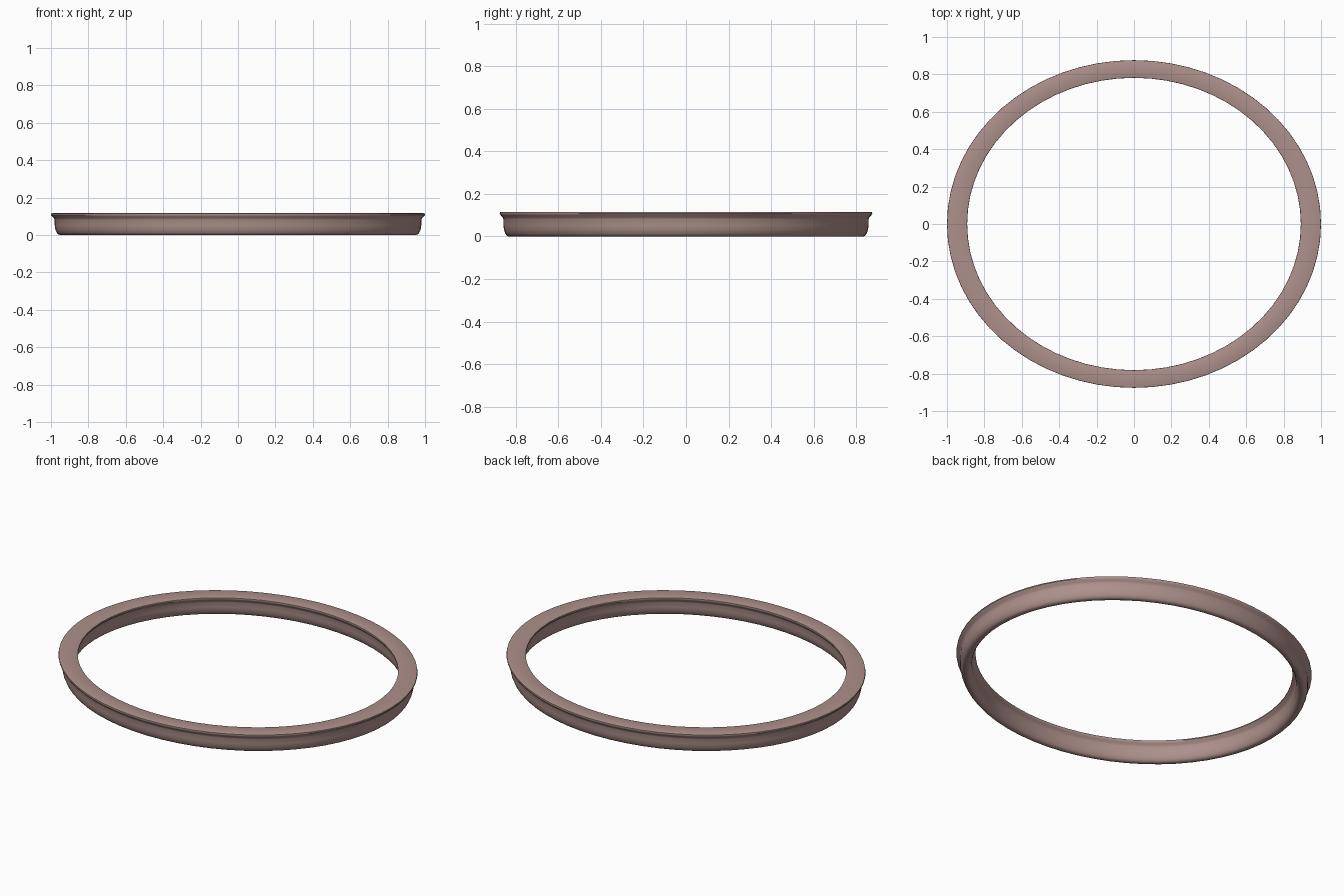
import bpy, bmesh, math

if "Cube" in bpy.data.objects:
    bpy.data.objects.remove(bpy.data.objects["Cube"])

SEG = 64
MID = 0.946          # centreline radius of the ring wall
Y_SCALE = 0.876      # squashes the ring to an oval

# Half cross-section: (offset from centreline, height), top to bottom
half = [(0.047, 0.116), (0.053, 0.114), (0.054, 0.107), (0.048, 0.098),
        (0.038, 0.090), (0.034, 0.080), (0.034, 0.052), (0.031, 0.030),
        (0.023, 0.012), (0.016, 0.004), (0.007, 0.0)]
profile = half + [(-o, z) for o, z in reversed(half)]

# Sweep the section around the oval
bm = bmesh.new()
rings = []
for i in range(SEG):
    a = 2 * math.pi * i / SEG
    rings.append([bm.verts.new(((MID + o) * math.cos(a),
                                (MID + o) * math.sin(a) * Y_SCALE, z))
                  for o, z in profile])
n = len(profile)
for i in range(SEG):
    a, b = rings[i], rings[(i + 1) % SEG]
    for j in range(n):
        k = (j + 1) % n
        bm.faces.new((a[j], b[j], b[k], a[k]))
bmesh.ops.recalc_face_normals(bm, faces=bm.faces)
mesh = bpy.data.meshes.new("oval_rim")
bm.to_mesh(mesh)
bm.free()

rim = bpy.data.objects.new("oval_rim", mesh)
bpy.context.collection.objects.link(rim)

# Dusty brown colour
mat = bpy.data.materials.new("dusty_brown")
mat.diffuse_color = (0.42, 0.28, 0.26, 1)
mat.use_nodes = True
mat.node_tree.nodes["Principled BSDF"].inputs["Base Color"].default_value = mat.diffuse_color
mesh.materials.append(mat)

bpy.context.view_layer.objects.active = rim
rim.select_set(True)
bpy.ops.object.shade_smooth_by_angle(angle=math.radians(40))
